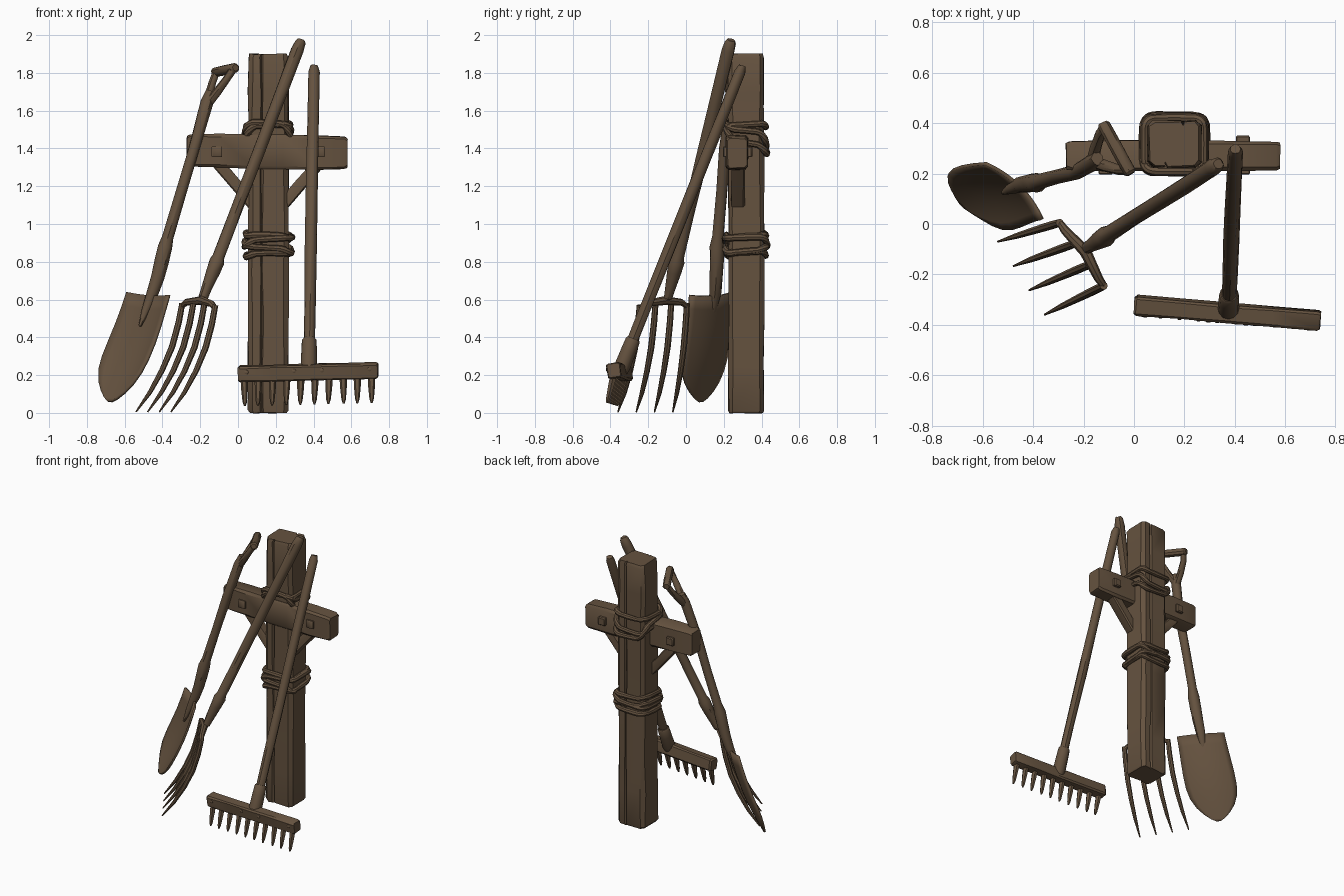
import bpy, bmesh, math, random
from mathutils import Vector as V

if "Cube" in bpy.data.objects:
    bpy.data.objects.remove(bpy.data.objects["Cube"])

random.seed(4)
wood = bpy.data.materials.new("weathered brown")
wood.diffuse_color = (0.13, 0.085, 0.05, 1)
wood.use_nodes = True
wood.node_tree.nodes["Principled BSDF"].inputs["Base Color"].default_value = wood.diffuse_color


def finish(name, bm, angle=35):
    bmesh.ops.recalc_face_normals(bm, faces=bm.faces)
    me = bpy.data.meshes.new(name)
    bm.to_mesh(me)
    bm.free()
    me.materials.append(wood)
    ob = bpy.data.objects.new(name, me)
    bpy.context.collection.objects.link(ob)
    bpy.ops.object.select_all(action='DESELECT')
    ob.select_set(True)
    bpy.context.view_layer.objects.active = ob
    bpy.ops.object.shade_smooth_by_angle(angle=math.radians(angle))
    return ob


def ring(n):
    return [(math.cos(2 * math.pi * i / n), math.sin(2 * math.pi * i / n)) for i in range(n)]


def rect(hx, hy, c, groove=None):
    """Chamfered rectangle, optionally with a split cut into each long side."""
    p = [(hx, -hy + c), (hx, hy - c), (hx - c, hy)]
    if groove is not None:
        g = groove
        p += [(g + .007, hy), (g, hy - .015), (g - .007, hy)]
    p += [(-hx + c, hy), (-hx, hy - c), (-hx, -hy + c), (-hx + c, -hy)]
    if groove is not None:
        p += [(-g - .007, -hy), (-g, -hy + .015), (-g + .007, -hy)]
    return p + [(hx - c, -hy)]


def loft(name, pts, sizes, section, ref=(1, 0, 0), jitter=0.0, closed=False):
    """Sweep a section along a path, scaled at each point."""
    bm, pts, ref = bmesh.new(), [V(p) for p in pts], V(ref)
    n, rows = len(pts), []
    for i, p in enumerate(pts):
        a = pts[(i - 1) % n] if closed else pts[max(i - 1, 0)]
        b = pts[(i + 1) % n] if closed else pts[min(i + 1, n - 1)]
        t = (b - a).normalized()
        u = (ref - t * ref.dot(t)).normalized()
        w = t.cross(u)
        rows.append([bm.verts.new(p + (u * x + w * y) * sizes[i] +
                     V([random.uniform(-jitter, jitter) for _ in range(3)]))
                     for x, y in section])
    m = len(section)
    for i in range(n if closed else n - 1):
        r, s = rows[i], rows[(i + 1) % n]
        for j in range(m):
            bm.faces.new((r[j], r[(j + 1) % m], s[(j + 1) % m], s[j]))
    if not closed:
        bm.faces.new(rows[0])
        bm.faces.new(rows[-1])
    return finish(name, bm)


def line(a, b, ts):
    return [V(a).lerp(V(b), t) for t in ts]


# Post with split grain and a slightly worn top and foot
CX, CY = 0.16, 0.318
zs = [0, .015, .25, .5, .75, 1.0, 1.25, 1.5, 1.7, 1.88, 1.9]
loft("post", [(CX, CY, z) for z in zs], [.94] + [1] * 9 + [.92],
     rect(.106, .094, .022, .035), jitter=.004)

# Cross beam
ts = [0, .02, .2, .4, .6, .8, .98, 1]
loft("cross_beam", line((-.27, .27, 1.39), (.58, .27, 1.375), ts),
     [.86, .97, 1, 1, 1, 1, .95, .85], rect(.06, .09, .014), ref=(0, 1, 0), jitter=.003)

# Diagonal braces and square bolts, mirrored about the post
for s, side in ((-1, "left"), (1, "right")):
    loft(side + "_brace", line((CX + s * .275, .275, 1.33), (CX + s * .06, .275, 1.08), [0, .5, 1]),
         [1, 1, 1], rect(.035, .03, .006), ref=(0, 1, 0), jitter=.002)
    bx = CX + s * .272
    loft(side + "_bolt", [(bx, y, 1.382) for y in (.196, .2, .345, .352)],
         [.8, 1, 1, .8], rect(.028, .028, .004))


# Rope loops around the post
def rope(name, z, tilt_y, tilt_x, grow=0.0, r=.017):
    pts = []
    for i in range(36):
        a = 2 * math.pi * i / 36
        c, s = math.cos(a), math.sin(a)
        pts.append((CX + (.117 + grow) * math.copysign(abs(c) ** .35, c),
                    CY + (.104 + grow) * math.copysign(abs(s) ** .35, s),
                    z + tilt_y * s + tilt_x * c + .006 * math.sin(3 * a)))
    loft(name, pts, [r * random.uniform(.9, 1.15) for _ in pts], ring(8),
         ref=(0, 0, 1), closed=True)


for i, (z, ty, tx, g) in enumerate([(.84, .0, .01, 0), (.88, .012, -.025, .006),
                                    (.905, -.01, .025, .008), (.94, .005, -.008, 0)]):
    rope(f"lower_rope_{i + 1}", z, ty, tx, g)
for i, (z, ty, tx, g) in enumerate([(1.52, .0, .006, 0), (1.47, -.05, .025, .004),
                                    (1.455, -.075, -.025, .006)]):
    rope(f"upper_rope_{i + 1}", z, ty, tx, g)

# Shovel: shaft with socket, grip and dished blade
TOP, TIP = V((-.455, .15, .62)), V((-.68, .075, .06))
WD = V((.71, -.70, -.05)).normalized()
ND = V((-.66, -.65, .36)).normalized()
loft("shovel_shaft",
     [(-.52, .125, .46), (-.49, .14, .54), (-.452, .155, .64), (-.425, .16, .72), (-.405, .163, .80),
      (-.385, .165, .88), (-.37, .17, .93), (-.30, .19, 1.17), (-.232, .205, 1.40), (-.165, .245, 1.64),
      (-.145, .26, 1.70)],
     [.008, .02, .031, .036, .038, .038, .03, .029, .03, .033, .026], ring(12), jitter=.002)
G1, G2 = V((-.115, .385, 1.805)), V((-.022, .215, 1.825))
for nm, g in (("back", G1), ("front", G2)):
    s = V((-.165, .25, 1.63))
    loft(f"shovel_grip_{nm}_arm", [s, s.lerp(g, .35) + (g - (G1 + G2) / 2) * .1,
                                   s.lerp(g, .7) + (g - (G1 + G2) / 2) * .12, g],
         [.024, .023, .02, .02], ring(10), jitter=.001)
loft("shovel_grip_bar", line(G1, G2, [-.1, -.05, .3, .7, 1.05, 1.1]),
     [.018, .026, .027, .027, .026, .018], ring(10), ref=(0, 0, 1), jitter=.001)

bm = bmesh.new()
rows = []
for t, hw in ((0, .158), (.12, .16), (.28, .165), (.45, .17), (.6, .169), (.72, .157),
              (.83, .126), (.91, .087), (.97, .046), (1, .014)):
    c = TOP.lerp(TIP, t) - ND * .025 * math.sin(math.pi * t)
    rows.append([bm.verts.new(c + WD * hw * u + ND * .035 * (u * hw / .165) ** 2)
                 for u in [k / 5 for k in range(-5, 6)]])
for r, s in zip(rows, rows[1:]):
    for j in range(10):
        bm.faces.new((r[j], r[j + 1], s[j + 1], s[j]))
blade = finish("shovel_blade", bm, 60)
mod = blade.modifiers.new("thickness", 'SOLIDIFY')
mod.thickness, mod.offset = .014, 0

# Fork: shaft, shoulder bar and four curved tines
A, B = V((-.185, -.095, .61)), V((.335, .238, 1.975))
ts = [0, .04, .1, .14, .16, .35, .55, .75, .96, .99, 1]
loft("fork_shaft", line(A, B, ts), [.024, .028, .037, .04, .032, .031, .032, .033, .034, .03, .02],
     ring(12), jitter=.002)
L, R = V((-.295, .005, .565)), V((-.12, -.245, .555))
loft("fork_shoulder", [L, L.lerp(R, .12) + V((0, 0, .022)), L.lerp(R, .5) + V((.015, .01, .035)),
                       L.lerp(R, .88) + V((0, 0, .022)), R],
     [.014, .018, .024, .018, .014], ring(8), ref=(0, 0, 1))
for i in range(4):
    k = i / 3
    s = L.lerp(R, k) + V((0, 0, .015))
    tip = V((-.54, -.07, .005)).lerp(V((-.355, -.36, .005)), k)
    pts = [s + V(((tip.x - s.x) * f, (tip.y - s.y) * f, (tip.z - s.z) * h))
           for f, h in ((0, 0), (.08, .18), (.22, .4), (.44, .62), (.7, .82), (1, 1))]
    loft(f"fork_tine_{i + 1}", pts, [.016, .017, .017, .015, .012, .004], ring(8), ref=(.6, -.8, 0))

# Rake: shaft, socket, head bar and ten teeth
A, B = V((.375, -.335, .25)), V((.403, .298, 1.838))
loft("rake_shaft", line(A, B, [0, .2, .4, .6, .8, .98, 1]),
     [.029, .03, .031, .031, .03, .029, .02], ring(12), jitter=.002)
loft("rake_socket", line(A, B, [-.02, 0, .05, .085, .09]), [.038, .043, .041, .039, .033], ring(12))
L, R = V((0, -.322, .206)), V((.74, -.382, .224))
loft("rake_head", line(L, R, [0, .015, .25, .5, .75, .985, 1]), [.85, 1, 1, 1, 1, 1, .85],
     rect(.037, .042, .009), ref=(0, 1, .15), jitter=.002)
for i in range(10):
    p = L.lerp(R, .045 + .91 * i / 9) + V((0, -.004, -.025))
    q = p + V((random.uniform(-.004, .004), -.035, -.145))
    loft(f"rake_tooth_{i + 1}", line(p, q, [0, .4, .85, 1]), [.02, .018, .012, .005], ring(6))
# Rivets on the head bar
for i, k in enumerate((.06, .4, .6, .94)):
    p = L.lerp(R, k) + V((0, -.03, .008))
    loft(f"rake_rivet_{i + 1}", [p, p + V((0, -.012, 0)), p + V((0, -.015, 0))], [.011, .011, .006], ring(8))

# Rest everything exactly on the ground
bpy.context.view_layer.update()
